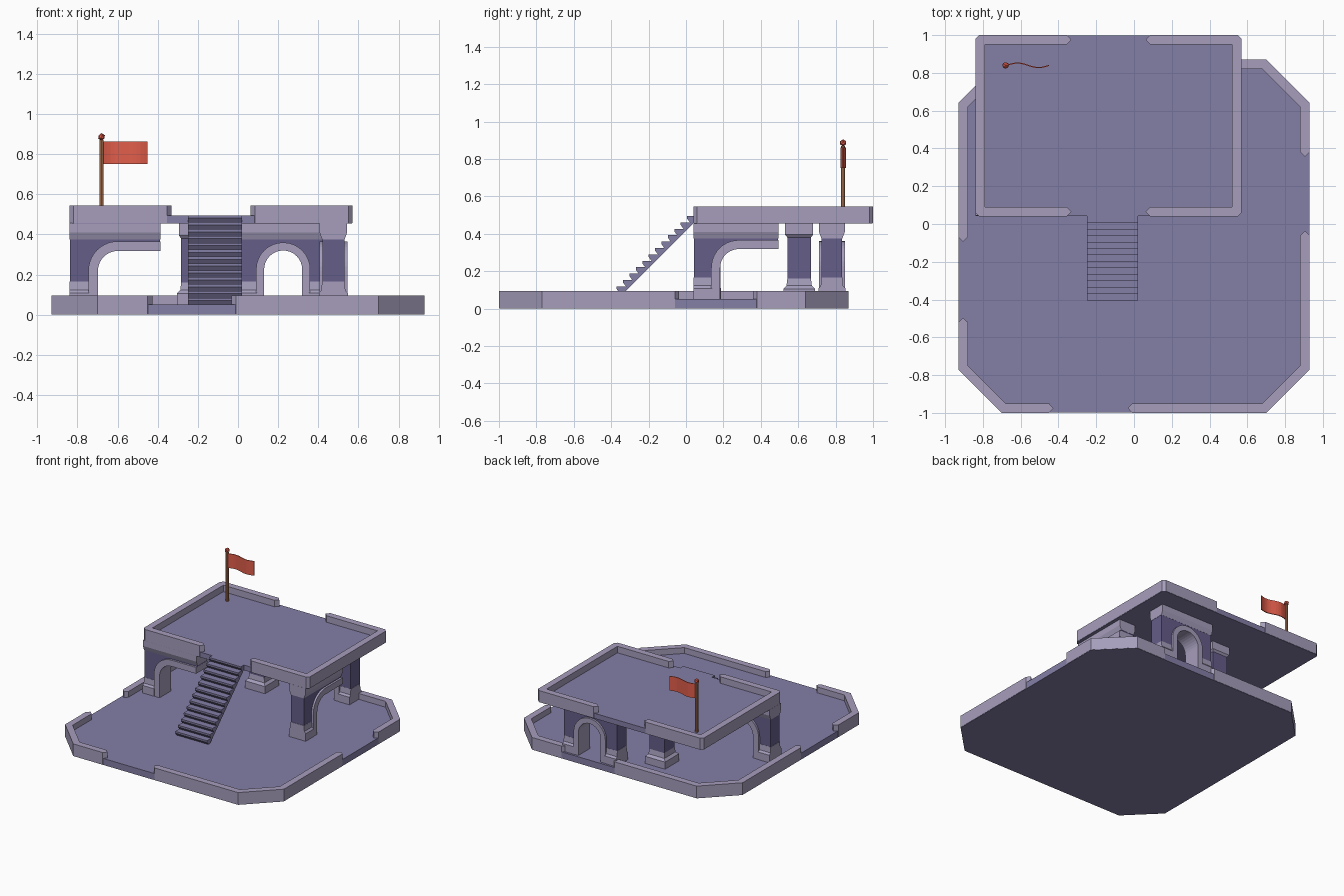
import bpy, bmesh, math
from mathutils import Matrix

if "Cube" in bpy.data.objects:
    bpy.data.objects.remove(bpy.data.objects["Cube"])


def mat(name, col):
    m = bpy.data.materials.new(name)
    m.diffuse_color = (*col, 1)
    m.use_nodes = True
    m.node_tree.nodes["Principled BSDF"].inputs["Base Color"].default_value = m.diffuse_color
    return m


FLOOR = mat("floor_purple", (0.23, 0.21, 0.38))
TRIM = mat("trim_lilac", (0.38, 0.34, 0.50))
DARK = mat("wall_dark", (0.13, 0.11, 0.25))
RED = mat("flag_red", (0.75, 0.11, 0.07))
WOOD = mat("pole_wood", (0.50, 0.22, 0.11))


def finish(name, bm, mats, mx=Matrix()):
    bmesh.ops.recalc_face_normals(bm, faces=bm.faces)
    me = bpy.data.meshes.new(name)
    bm.to_mesh(me)
    bm.free()
    ob = bpy.data.objects.new(name, me)
    for m in mats:
        me.materials.append(m)
    ob.matrix_world = mx
    bpy.context.collection.objects.link(ob)
    return ob


def prism(name, pts, vec, m, mx=Matrix()):
    """Extrude a closed 3D outline along a vector."""
    bm = bmesh.new()
    f = bm.faces.new([bm.verts.new(p) for p in pts])
    new = bmesh.ops.extrude_face_region(bm, geom=[f])["geom"]
    bmesh.ops.translate(bm, vec=vec, verts=[v for v in new if isinstance(v, bmesh.types.BMVert)])
    return finish(name, bm, [m], mx)


def plan(name, pts, z0, z1, m):
    return prism(name, [(x, y, z0) for x, y in pts], (0, 0, z1 - z0), m)


def stack(name, profile, mx, u0=None, u1=None):
    """Rectangular rings (half width, z); u0/u1 fix the ends of a straight moulding."""
    bm = bmesh.new()
    rings = []
    for w, z in profile:
        a, b = (-w, w) if u0 is None else (u0, u1)
        rings.append([bm.verts.new(p) for p in ((a, -w, z), (b, -w, z), (b, w, z), (a, w, z))])
    for k in range(len(rings) - 1):
        lo, hi = rings[k], rings[k + 1]
        shaft = hi[0].co.z - lo[0].co.z > 0.15
        for i in range(4):
            j = (i + 1) % 4
            bm.faces.new((lo[i], lo[j], hi[j], hi[i])).material_index = int(shaft)
    bm.faces.new(rings[0])
    bm.faces.new(rings[-1])
    return finish(name, bm, [TRIM, DARK], mx)


def arc(cx, cz, r, a0, a1, n):
    return [(cx + r * math.cos(math.radians(a0 + (a1 - a0) * i / n)),
             cz + r * math.sin(math.radians(a0 + (a1 - a0) * i / n))) for i in range(n + 1)]


def parapet(name, outer, inner, z0, z1):
    """Low wall between two edges, with pointed ends."""
    def tip(p, q, nxt):
        d = (p[0] - nxt[0], p[1] - nxt[1])
        l = math.hypot(*d)
        return ((p[0] + q[0]) / 2 + d[0] / l * 0.023, (p[1] + q[1]) / 2 + d[1] / l * 0.023)
    pts = outer + [tip(outer[-1], inner[-1], outer[-2])] + inner[::-1] + [tip(outer[0], inner[0], outer[1])]
    plan(name, pts, z0, z1, TRIM)


# ground platform
e = 0.002
quad = [(.70, -1 + e), (.93 - e, -.77), (.93 - e, .64), (.70, .87 - e)]
plan("ground_floor", quad + [(-x, y) for x, y in reversed(quad)], 0, 0.05, FLOOR)
parapet("ground_parapet_front_right", [(-.01, -1), (.70, -1), (.93, -.77), (.93, -.06)],
        [(-.01, -.95), (.68, -.95), (.88, -.75), (.88, -.06)], e, 0.095)
parapet("ground_parapet_back_right", [(.93, .38), (.93, .64), (.70, .87), (.45, .87)],
        [(.88, .38), (.88, .62), (.68, .82), (.45, .82)], e, 0.095)
parapet("ground_parapet_back_left", [(0, .87), (-.70, .87), (-.93, .64), (-.93, -.07)],
        [(0, .82), (-.68, .82), (-.88, .62), (-.88, -.07)], e, 0.095)
parapet("ground_parapet_front_left", [(-.93, -.52), (-.93, -.77), (-.70, -1), (-.45, -1)],
        [(-.88, -.52), (-.88, -.75), (-.68, -.95), (-.45, -.95)], e, 0.095)

# upper deck, parapets mirrored about its centre line
CX = -0.135
half = [(.685, .04 + e), (.705 - e, .06), (.705 - e, .98), (.685, 1 - e)]
plan("deck_floor", [(CX + x, y) for x, y in half] + [(CX - x, y) for x, y in reversed(half)],
     0.455, 0.495, FLOOR)
for side, s in (("right", 1), ("left", -1)):
    out = [(.22, .04), (.685, .04), (.705, .06), (.705, .98), (.685, 1), (.22, 1)]
    inn = [(.22, .09), (.655, .09), (.655, .95), (.22, .95)]
    parapet("deck_parapet_" + side, [(CX + s * x, y) for x, y in out],
            [(CX + s * x, y) for x, y in inn], 0.455 + e, 0.545)

# staircase: saw-tooth profile with leaning risers
N, rise = 13, 0.445 / 13
side = []
for i in range(N):
    y = -0.405 + i * rise
    side += [(y + 0.015, 0.05 + i * rise), (y, 0.05 + (i + 0.6) * rise), (y, 0.05 + (i + 1) * rise)]
side += [(0.045, 0.495), (0.045, 0.46), (-0.365, 0.05)]
prism("stairs", [(-0.25, y, z) for y, z in side], (0.27, 0, 0), FLOOR)

# arched walls
BASE = [(.072, .04), (.072, .108), (.060, .122), (.056, .165)]
CAP = [(.056, .375), (.069, .41), (.069, .456)]


def wall(name, mx, full):
    if full:
        c, r0, r1, a1 = (.225, .225), .095, .135, 0
        feet = ((-e, .095), (.355, .45 + e))
    else:
        c, r0, r1, a1 = (.24, .218), .10, .148, 90
        feet = ((-e, .095),)

    def edge(r):
        p = [(c[0] - r, .04)] + arc(*c, r, 180, a1, 16 if full else 10)
        return p + ([(c[0] + r, .04)] if full else [(.45, c[1] + r)])
    hole = edge((r0 + r1) / 2)
    body = [(0, .04)] + hole + ([(.45, .04)] if full else []) + [(.45, .45), (0, .45)]
    prism(name + "_wall", [(u, -.055, z) for u, z in body], (0, .11, 0), DARK, mx)
    trim = edge(r1) + edge(r0)[::-1]
    if not full:
        trim = [(u + (e / 2 if u > .44 else 0), z) for u, z in trim]
    prism(name + "_trim", [(u, -.07, z) for u, z in trim], (0, .14, 0), TRIM, mx)
    stack(name + "_cap", CAP, mx, -e, .45 + e)
    for k, (a, b) in enumerate(feet):
        stack(f"{name}_plinth_{k}", BASE, mx, a, b)


wall("back_arch", Matrix.Translation((0, .78, 0)), True)
wall("left_half_arch", Matrix.Translation((-.838, .115, 0)), False)
wall("right_half_arch", Matrix.Translation((.475, .043, 0)) @ Matrix.Rotation(math.pi / 2, 4, 'Z'), False)

# free-standing pillar
stack("pillar", [(.085, .04), (.085, .105), (.068, .122), (.063, .16), (.063, .38), (.075, .395), (.075, .456)],
      Matrix.Translation((-.22, .605, 0)))


# flag pole with knob, and waving flag
def rod(name, r, z0, z1, m, taper=1):
    bm = bmesh.new()
    bmesh.ops.create_cone(bm, cap_ends=True, segments=8, radius1=r, radius2=r * taper, depth=z1 - z0)
    return finish(name, bm, [m], Matrix.Translation((-.68, .84, (z0 + z1) / 2)))


rod("flag_pole", .011, .49, .87, WOOD)
bm = bmesh.new()
bmesh.ops.create_icosphere(bm, subdivisions=1, radius=.019)
finish("pole_knob", bm, [RED], Matrix.Translation((-.68, .84, .886)))
wave = [(-.672 + .222 * i / 12, .84 + .012 * math.sin(2 * math.pi * i / 12)) for i in range(13)]
plan("flag", [(x, y - .003) for x, y in wave] + [(x, y + .003) for x, y in reversed(wave)], .752, .862, RED)
